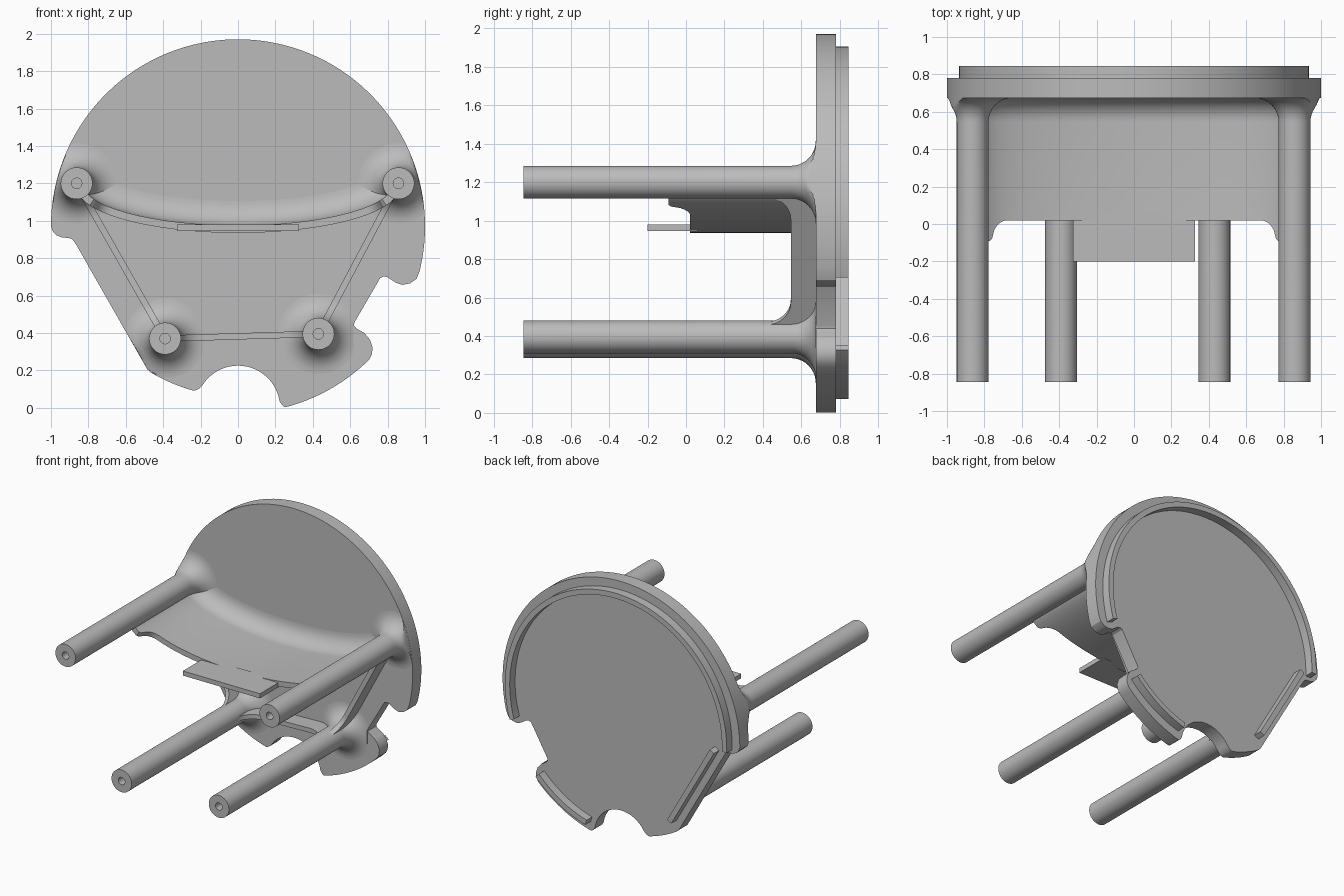
import bpy, bmesh
from math import sin, cos, pi, radians, sqrt
from mathutils import Vector

if "Cube" in bpy.data.objects:
    bpy.data.objects.remove(bpy.data.objects["Cube"])

grey = bpy.data.materials.new("plain grey")
grey.use_nodes = True
grey.diffuse_color = (0.5, 0.5, 0.5, 1)
grey.node_tree.nodes["Principled BSDF"].inputs["Base Color"].default_value = (0.5, 0.5, 0.5, 1)

FACE, BACK, LIP = 0.675, 0.78, 0.845   # disc front, disc back, rim back
FILLET = 0.13
CENTRE = Vector((0, 0.97))             # disc centre in x, z


def finish(name, bm):
    bmesh.ops.remove_doubles(bm, verts=bm.verts, dist=0.0001)
    bmesh.ops.recalc_face_normals(bm, faces=bm.faces)
    mesh = bpy.data.meshes.new(name)
    bm.to_mesh(mesh)
    bm.free()
    mesh.shade_smooth()
    mesh.set_sharp_from_angle(angle=radians(30))
    mesh.materials.append(grey)
    obj = bpy.data.objects.new(name, mesh)
    bpy.context.collection.objects.link(obj)
    return obj


def arc(c, r, a0, a1, n):
    steps = [radians(a0 + (a1 - a0) * i / n) for i in range(n + 1)]
    return [(c[0] + r * cos(a), c[1] + r * sin(a)) for a in steps]


def prism(name, outline, y0, y1):
    """Extrude an x, z outline along y."""
    bm = bmesh.new()
    face = bm.faces.new([bm.verts.new((x, y0, z)) for x, z in outline])
    out = bmesh.ops.extrude_face_region(bm, geom=[face])
    moved = [v for v in out["geom"] if isinstance(v, bmesh.types.BMVert)]
    bmesh.ops.translate(bm, verts=moved, vec=(0, y1 - y0, 0))
    return finish(name, bm)


def loft(name, sections, closed):
    """Skin equal-length rings of points; closed joins last ring to first."""
    bm = bmesh.new()
    rings = [[bm.verts.new(p) for p in s] for s in sections]
    n = len(rings[0])
    pairs = list(zip(rings, rings[1:]))
    if closed:
        pairs.append((rings[-1], rings[0]))
    for a, b in pairs:
        for i in range(n - 1 if closed else n):
            j = (i + 1) % n
            bm.faces.new((a[i], a[j], b[j], b[i]))
    if not closed:
        bm.faces.new(rings[0])
        bm.faces.new(rings[-1])
    return finish(name, bm)


# Notched disc
outline = arc(CENTRE, 1, 180, -14, 110)
outline += [(0.955, 0.69), (0.92, 0.665), (0.88, 0.657), (0.845, 0.668), (0.80, 0.698),
            (0.78, 0.703), (0.76, 0.693), (0.622, 0.455), (0.62, 0.44), (0.632, 0.425),
            (0.675, 0.40), (0.705, 0.365), (0.72, 0.32), (0.715, 0.285)]
outline += arc(CENTRE, 1, -45.5, -74, 16)
outline += [(0.25, 0.003), (0.235, 0.015)]
outline += arc((0, 0), 0.225, 9, 148, 30)
outline += [(-0.21, 0.1), (-0.225, 0.094)]
outline += arc(CENTRE, 0.91, 255, 239.5, 8)
outline += [(-0.485, 0.205), (-0.867, 0.875), (-0.885, 0.9), (-0.905, 0.908),
            (-0.94, 0.91), (-0.97, 0.922), (-0.99, 0.943)]
prism("disc", outline, FACE, BACK)


# Raised rims on the back of the disc
def rim(name, a0, a1, n):
    prism(name, arc(CENTRE, 0.935, a0, a1, n) + arc(CENTRE, 0.895, a1, a0, n), BACK - 0.01, LIP)


rim("upper_rim", -16.5, 182, 100)
rim("lower_rim", -43.5, -74, 20)
edge = [Vector((-0.87, 0.88)), Vector((-0.51, 0.25))]
inward = Vector((0.868, 0.496))
prism("straight_rim", [edge[0] + inward * 0.05, edge[1] + inward * 0.05,
                       edge[1] + inward * 0.09, edge[0] + inward * 0.09], BACK - 0.01, LIP)


# Posts with a screw hole and a flared foot trimmed to the disc edge
def trim(x, z, lower):
    p = Vector((x, z)) - CENTRE
    limit = 0.905 if lower and x < 0 else 0.999
    if p.length > limit:
        p = p.normalized() * limit
    p += CENTRE
    if lower:
        over = (p - edge[0]).dot(inward)
        if over < 0.002:
            p += inward * (0.002 - over)
        p.x = min(p.x, 0.618)
    return p


flare = [(0.085 + FILLET - FILLET * cos(a), FACE - FILLET + FILLET * sin(a))
         for a in [i * pi / 20 for i in range(11)]]
profile = [(0, -0.6), (0.028, -0.6), (0.028, -0.845), (0.085, -0.845)] + flare + [(0, FACE + 0.02)]
posts = {
    "upper_right_post": Vector((-0.863, 1.2)),
    "upper_left_post": Vector((0.858, 1.2)),
    "lower_right_post": Vector((-0.39, 0.37)),
    "lower_left_post": Vector((0.43, 0.395)),
}
for name, c in posts.items():
    sections = []
    for k in range(48):
        a = 2 * pi * k / 48
        ring = []
        for r, y in profile:
            p = trim(c.x + r * cos(a), c.y + r * sin(a), "lower" in name)
            ring.append((p.x, y, p.y))
        sections.append(ring)
    loft(name, sections, True)


# Thin ribs between the posts, curving forward where they meet them
def rib(name, a, b):
    d = (b - a).normalized()
    side = Vector((-d.y, d.x)) * 0.017
    length = (b - a).length
    sections = []
    sweep = [i * pi / 20 for i in range(11)]
    near = [(0.08 + FILLET - FILLET * cos(t), FACE - 2 * FILLET + FILLET * sin(t)) for t in sweep]
    for s, y in near + [(length - s, y) for s, y in reversed(near)]:
        m = a + d * s
        p, q = m + side, m - side
        sections.append([(p.x, y, p.y), (q.x, y, q.y),
                         (q.x, FACE + 0.01, q.y), (p.x, FACE + 0.01, p.y)])
    loft(name, sections, False)


rib("right_rib", posts["upper_right_post"], posts["lower_right_post"])
rib("left_rib", posts["upper_left_post"], posts["lower_left_post"])
rib("bottom_rib", posts["lower_right_post"], posts["lower_left_post"])

# Curved shelf slung between the upper posts, filleted into the disc
THICK = 0.04
sections = []
for k in range(73):
    a = radians(192 + 156 * k / 72)
    p = Vector((0.86 * cos(a), 1.175 + 0.24 * sin(a)))
    n = Vector((-cos(a) / 0.86, -sin(a) / 0.24)).normalized()
    u = min(max((abs(p.x) - 0.69) / 0.09, 0), 1)
    front = 0.02 - 0.11 * (1 - sqrt(1 - u * u))
    shape = [(front, 0), (front, THICK)]
    shape += [(FACE - FILLET + FILLET * sin(t), THICK + FILLET - FILLET * cos(t))
              for t in [i * pi / 20 for i in range(11)]]
    shape += [(FACE + 0.01, THICK + FILLET), (FACE + 0.01, 0)]
    sections.append([(p.x + n.x * h, y, p.y + n.y * h) for y, h in shape])
loft("curved_shelf", sections, False)

# Flat tab at the front of the shelf
prism("shelf_tab", [(-0.325, 0.945), (0.325, 0.945), (0.325, 0.98), (-0.325, 0.98)], -0.2, 0.06)
